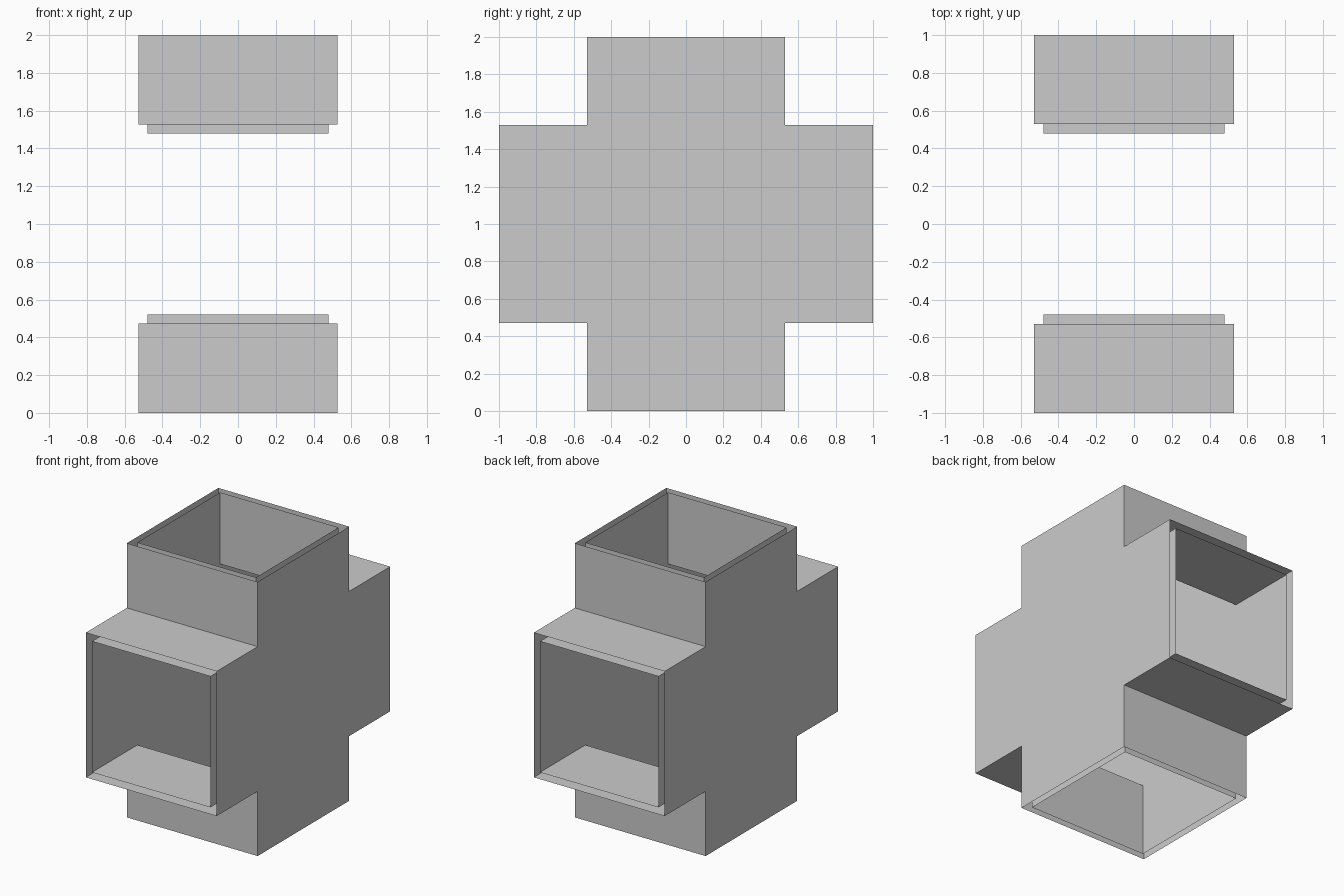
import bpy, bmesh

if "Cube" in bpy.data.objects:
    bpy.data.objects.remove(bpy.data.objects["Cube"])

REACH = 1.0    # half length of each arm
CENTRE = 1.0   # height of the crossing


def cross_shell(name, h):
    """Open-ended four-way square duct in the YZ plane, h = half width."""
    r = REACH
    profile = [(-h, -r), (h, -r), (h, -h), (r, -h), (r, h), (h, h),
               (h, r), (-h, r), (-h, h), (-r, h), (-r, -h), (-h, -h)]
    bm = bmesh.new()
    face = bm.faces.new([bm.verts.new((-h, y, z + CENTRE)) for y, z in profile])
    result = bmesh.ops.extrude_face_region(bm, geom=[face], use_keep_orig=True)
    verts = [v for v in result["geom"] if isinstance(v, bmesh.types.BMVert)]
    bmesh.ops.translate(bm, verts=verts, vec=(2 * h, 0, 0))
    bmesh.ops.recalc_face_normals(bm, faces=bm.faces[:])
    # Open the four duct mouths
    mouths = [f for f in bm.faces
              if all(abs(abs(v.co.y) - r) < 1e-4 for v in f.verts)
              or all(abs(abs(v.co.z - CENTRE) - r) < 1e-4 for v in f.verts)]
    bmesh.ops.delete(bm, geom=mouths, context='FACES')
    mesh = bpy.data.meshes.new(name)
    bm.to_mesh(mesh)
    bm.free()
    obj = bpy.data.objects.new(name, mesh)
    bpy.context.collection.objects.link(obj)
    return obj


# Outer casing and the separate inner lining
cross_shell("outer_duct", 0.528)
lining = cross_shell("inner_duct", 0.478)
lining.data.flip_normals()
